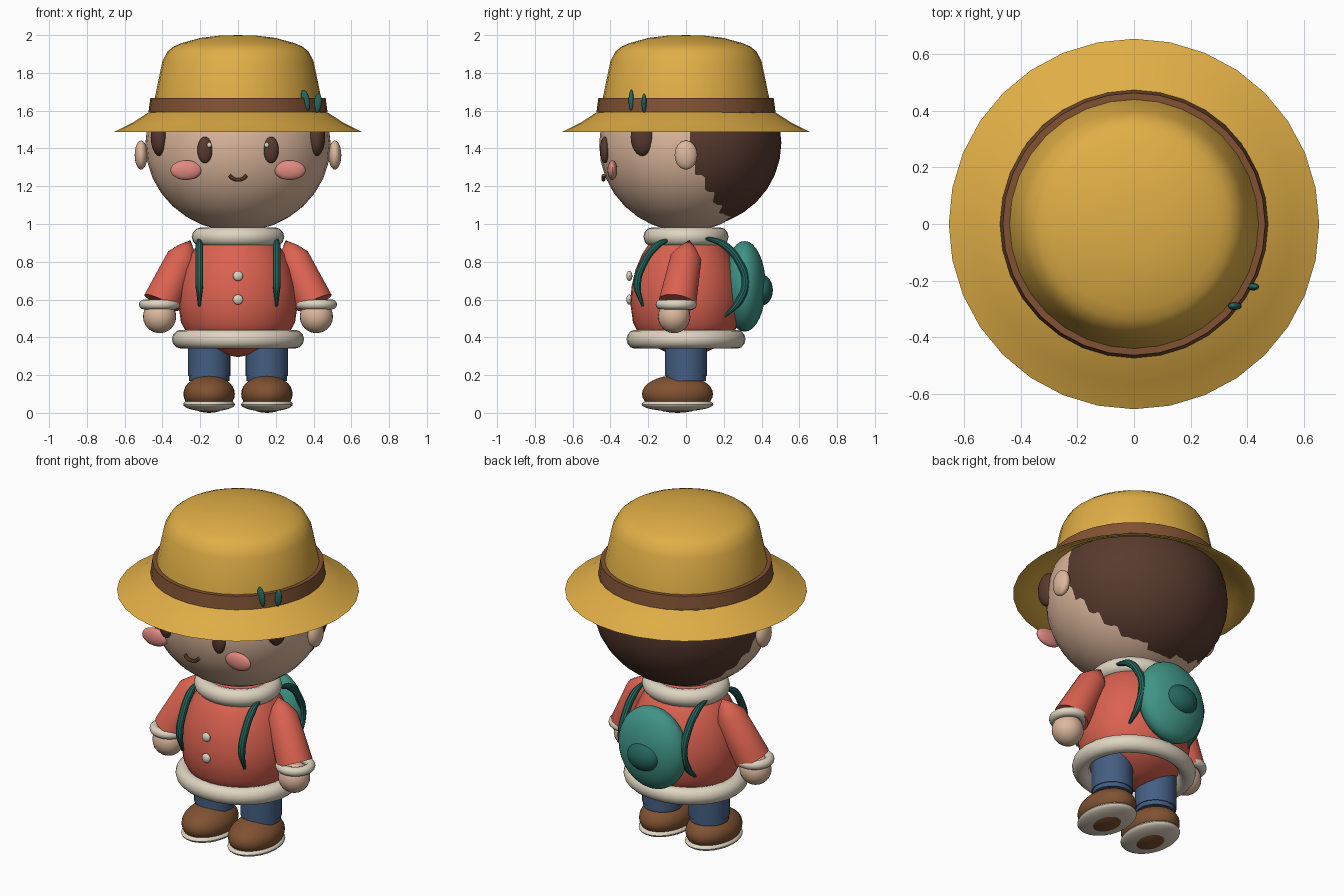
import bpy, bmesh, math
from mathutils import Vector, Matrix

if "Cube" in bpy.data.objects:
    bpy.data.objects.remove(bpy.data.objects["Cube"])


def material(name, rgb):
    m = bpy.data.materials.new(name)
    lin = [((c / 255 + 0.055) / 1.055) ** 2.4 for c in rgb]
    m.diffuse_color = (*lin, 1)
    m.use_nodes = True
    m.node_tree.nodes["Principled BSDF"].inputs["Base Color"].default_value = m.diffuse_color
    return m


STRAW = material("straw yellow", (224, 174, 70))
BROWN = material("leather brown", (128, 82, 50))
SKIN = material("skin", (221, 184, 157))
HAIR = material("dark hair brown", (88, 58, 46))
RED = material("coat red", (219, 98, 80))
CREAM = material("cream", (222, 212, 192))
BLUE = material("trouser blue", (68, 94, 130))
TEAL = material("teal", (64, 148, 134))
DARK_TEAL = material("dark teal", (36, 102, 93))
PINK = material("cheek pink", (224, 138, 128))


def finish(ob, mat):
    ob.data.materials.clear()
    ob.data.materials.append(mat)
    bpy.ops.object.select_all(action='DESELECT')
    ob.select_set(True)
    bpy.context.view_layer.objects.active = ob
    bpy.ops.object.shade_smooth_by_angle(angle=math.radians(35))
    return ob


def from_bmesh(name, bm, mat):
    bmesh.ops.recalc_face_normals(bm, faces=bm.faces[:])
    me = bpy.data.meshes.new(name)
    bm.to_mesh(me)
    bm.free()
    ob = bpy.data.objects.new(name, me)
    bpy.context.collection.objects.link(ob)
    return finish(ob, mat)


def ball(name, mat, loc, radii, seg=32, tilt=0.0):
    """Ellipsoid, optionally leaned about the y axis."""
    bm = bmesh.new()
    bmesh.ops.create_uvsphere(bm, u_segments=seg, v_segments=seg // 2, radius=1)
    m = Matrix.Translation(loc) @ Matrix.Rotation(tilt, 4, 'Y') @ Matrix.Diagonal((*radii, 1))
    bm.transform(m)
    return from_bmesh(name, bm, mat)


def lathe(name, mat, profile, closed=False, matrix=None, seg=32):
    """Spin (radius, height) points round the z axis."""
    bm = bmesh.new()
    vs = [bm.verts.new((r, 0, z)) for r, z in profile]
    es = [bm.edges.new(p) for p in zip(vs, vs[1:])]
    if closed:
        es.append(bm.edges.new((vs[-1], vs[0])))
    bmesh.ops.spin(bm, geom=vs + es, cent=(0, 0, 0), axis=(0, 0, 1),
                   angle=math.tau, steps=seg)
    bmesh.ops.remove_doubles(bm, verts=bm.verts[:], dist=1e-4)
    if matrix:
        bm.transform(matrix)
    return from_bmesh(name, bm, mat)


def ring(name, mat, loc, major, minor, sy=1.0, sz=1.0):
    pts = [(major + minor * math.cos(a), minor * sz * math.sin(a))
           for a in (math.tau * i / 12 for i in range(12))]
    m = Matrix.Translation(loc) @ Matrix.Diagonal((1, sy, 1, 1))
    return lathe(name, mat, pts, True, m)


def tube(name, mat, points, radius, taper=True):
    """Rounded cord through the points, thin at its ends."""
    cu = bpy.data.curves.new(name, 'CURVE')
    cu.dimensions = '3D'
    cu.bevel_depth = radius
    cu.bevel_resolution = 3
    cu.use_fill_caps = True
    sp = cu.splines.new('BEZIER')
    sp.bezier_points.add(len(points) - 1)
    for i, (bp, co) in enumerate(zip(sp.bezier_points, points)):
        bp.co = co
        bp.handle_left_type = bp.handle_right_type = 'AUTO'
        if taper and i in (0, len(points) - 1):
            bp.radius = 0.35
    ob = bpy.data.objects.new(name, cu)
    bpy.context.collection.objects.link(ob)
    bpy.ops.object.select_all(action='DESELECT')
    ob.select_set(True)
    bpy.context.view_layer.objects.active = ob
    bpy.ops.object.convert(target='MESH')
    return finish(bpy.context.view_layer.objects.active, mat)


# Hat: crown, sloping brim, band and two little leaves
lathe("hat_crown", STRAW, [(0.452, 1.59), (0.44, 1.67), (0.40, 1.863), (0.372, 1.915),
                           (0.34, 1.94), (0.30, 1.957), (0.2, 1.985), (0.1, 1.997), (0, 2.0)])
lathe("hat_brim", STRAW, [(0.655, 1.488), (0.56, 1.535), (0.475, 1.59), (0.44, 1.60),
                          (0.44, 1.59), (0.475, 1.578), (0.56, 1.524), (0.635, 1.488)], True)
lathe("hat_band", BROWN, [(0.474, 1.592), (0.464, 1.668), (0.43, 1.668), (0.43, 1.592)], True)
ball("hat_leaf_front", DARK_TEAL, (0.357, -0.29, 1.655), (0.022, 0.014, 0.057), 16, -0.2)
ball("hat_leaf_back", DARK_TEAL, (0.422, -0.222, 1.64), (0.021, 0.013, 0.052), 16, 0.1)

# Head and hair
ball("head", SKIN, (0, 0, 1.42), (0.49, 0.46, 0.46))
ball("hair", HAIR, (0, 0.05, 1.43), (0.49, 0.455, 0.445))

# Mouth
tube("mouth", BROWN, [(-0.045, -0.436, 1.258), (-0.028, -0.437, 1.241), (0, -0.437, 1.234),
                      (0.028, -0.437, 1.241), (0.045, -0.436, 1.258)], 0.010, False)

# Coat: body, collar, hem and buttons
lathe("coat_body", RED, [(0, 0.295), (0.10, 0.315), (0.19, 0.355), (0.265, 0.41), (0.302, 0.48),
                         (0.317, 0.58), (0.31, 0.67), (0.287, 0.76), (0.25, 0.84),
                         (0.20, 0.91), (0.12, 0.96), (0, 0.97)],
      matrix=Matrix.Diagonal((1, 0.93, 1, 1)))
ring("collar", CREAM, (0, 0, 0.932), 0.195, 0.05, 0.92)
ring("coat_hem", CREAM, (0, 0, 0.39), 0.30, 0.05, 0.9)
for i, z in enumerate((0.725, 0.60)):
    ball(f"button_{i + 1}", CREAM, (0, -0.30, z), (0.027, 0.016, 0.027), 16)

# Backpack
ball("backpack", TEAL, (0, 0.31, 0.67), (0.215, 0.112, 0.24))
ball("backpack_pocket", DARK_TEAL, (0, 0.40, 0.65), (0.10, 0.06, 0.082), 24)

# Everything that comes in left and right pairs
for s, side in ((-1, "left"), (1, "right")):
    # Face
    ball("sideburn_" + side, HAIR, (s * 0.415, -0.228, 1.46), (0.047, 0.065, 0.10), 24)
    ball("ear_" + side, SKIN, (s * 0.513, 0, 1.365), (0.034, 0.06, 0.077), 24)
    ball("eye_" + side, HAIR, (s * 0.175, -0.43, 1.392), (0.04, 0.025, 0.07), 24)
    ball("eye_glint_" + side, CREAM, (s * 0.152, -0.452, 1.418), (0.012, 0.009, 0.014), 12)
    ball("cheek_" + side, PINK, (s * 0.275, -0.39, 1.285), (0.083, 0.026, 0.052), 24)

    # Arm
    top, end = Vector((s * 0.295, 0, 0.82)), Vector((s * 0.405, -0.045, 0.583))
    axis = end - top
    m = Matrix.Translation(top) @ axis.to_track_quat('Z', 'Y').to_matrix().to_4x4()
    lathe("sleeve_" + side, RED, [(0, -0.105), (0.045, -0.058), (0.083, 0),
                                  (0.10, axis.length), (0, axis.length)], matrix=m, seg=24)
    ring("cuff_" + side, CREAM, (s * 0.415, -0.052, 0.574), 0.083, 0.026)
    ball("hand_" + side, SKIN, (s * 0.415, -0.063, 0.51), (0.088, 0.086, 0.088), 24)

    # Leg and boot
    m = Matrix.Translation((s * 0.153, 0, 0))
    lathe("trouser_leg_" + side, BLUE, [(0, 0.17), (0.107, 0.17), (0.107, 0.195), (0.112, 0.195),
                                        (0.112, 0.42), (0, 0.42)], matrix=m)
    ball("boot_" + side, BROWN, (s * 0.153, -0.045, 0.10), (0.136, 0.188, 0.10))
    ball("sole_" + side, CREAM, (s * 0.153, -0.045, 0.045), (0.137, 0.19, 0.037))

    # Backpack straps
    front = [(-0.08, 0.925), (-0.16, 0.88), (-0.225, 0.79), (-0.258, 0.68), (-0.23, 0.565)]
    back = [(0.09, 0.93), (0.20, 0.89), (0.28, 0.80), (0.315, 0.69), (0.28, 0.59), (0.205, 0.51)]
    for label, path in (("front", front), ("back", back)):
        tube(f"strap_{label}_{side}", DARK_TEAL, [(s * 0.205, y, z) for y, z in path], 0.021)
